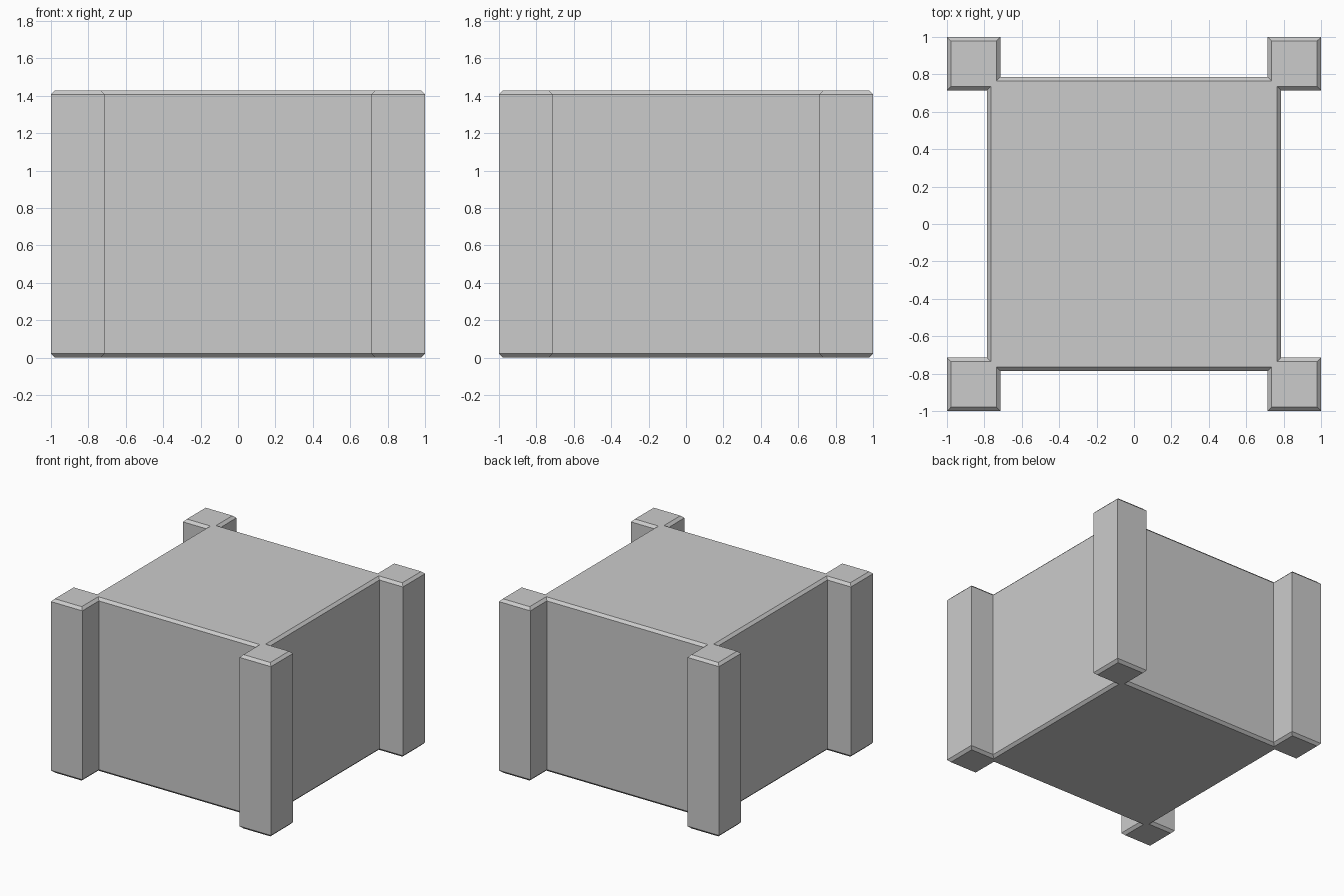
import bpy
import bmesh

if "Cube" in bpy.data.objects:
    bpy.data.objects.remove(bpy.data.objects["Cube"])

HEIGHT = 1.4286   # total height
OUTER = 1.0       # outer face of the corner posts
POST = 0.7143     # inner face of the corner posts
BODY = 0.7857     # face of the recessed sides
CHAMFER = 0.021   # bevel around top and bottom rims


def outline(inset):
    """Square body with four corner posts, pulled inward by inset."""
    o, b, p = OUTER - inset, BODY - inset, POST + inset
    corner = [(b, p), (o, p), (o, o), (p, o), (p, b)]
    points = []
    for _ in range(4):
        points += corner
        corner = [(-y, x) for x, y in corner]
    # drop the body corner points hidden inside each post
    return points


# Crate: stacked outlines joined into a closed block with chamfered rims
bm = bmesh.new()
levels = [(0, CHAMFER), (CHAMFER, 0), (HEIGHT - CHAMFER, 0), (HEIGHT, CHAMFER)]
rings = [[bm.verts.new((x, y, z)) for x, y in outline(inset)] for z, inset in levels]
for low, high in zip(rings, rings[1:]):
    for i in range(len(low)):
        j = (i + 1) % len(low)
        bm.faces.new((low[i], low[j], high[j], high[i]))
bm.faces.new(reversed(rings[0]))
bm.faces.new(rings[-1])
bmesh.ops.recalc_face_normals(bm, faces=bm.faces)

mesh = bpy.data.meshes.new("crate_with_corner_posts")
bm.to_mesh(mesh)
bm.free()
crate = bpy.data.objects.new("crate_with_corner_posts", mesh)
bpy.context.collection.objects.link(crate)
